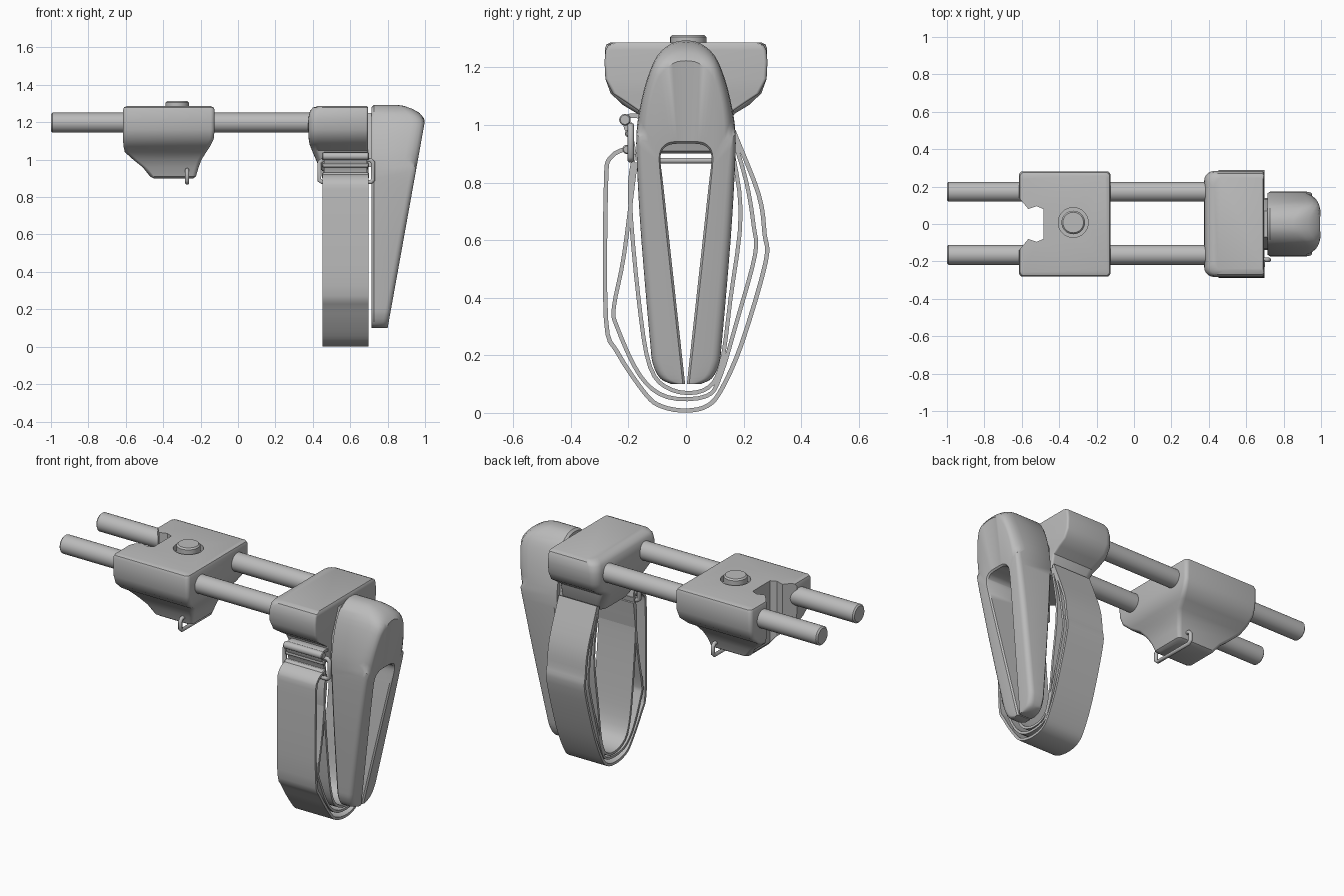
import bpy, bmesh, math
from mathutils import Vector

if "Cube" in bpy.data.objects:
    bpy.data.objects.remove(bpy.data.objects["Cube"])

grey = bpy.data.materials.new("plain_grey")
grey.use_nodes = True
grey.diffuse_color = (0.5, 0.5, 0.5, 1)
grey.node_tree.nodes["Principled BSDF"].inputs["Base Color"].default_value = grey.diffuse_color


def select(ob):
    bpy.ops.object.select_all(action="DESELECT")
    ob.select_set(True)
    bpy.context.view_layer.objects.active = ob


def smooth(ob, degrees=35):
    select(ob)
    bpy.ops.object.shade_smooth_by_angle(angle=math.radians(degrees))


def loft(name, rings, closed=False):
    """Skin a row of equal-sized rings, capping both ends unless closed."""
    bm = bmesh.new()
    rows = [[bm.verts.new(p) for p in ring] for ring in rings]
    n = len(rows[0])
    pairs = list(zip(rows, rows[1:])) + ([(rows[-1], rows[0])] if closed else [])
    for a, b in pairs:
        for i in range(n):
            bm.faces.new((a[i], a[(i + 1) % n], b[(i + 1) % n], b[i]))
    if not closed:
        bm.faces.new(rows[0])
        bm.faces.new(rows[-1])
    bmesh.ops.recalc_face_normals(bm, faces=bm.faces)
    mesh = bpy.data.meshes.new(name)
    bm.to_mesh(mesh)
    bm.free()
    mesh.materials.append(grey)
    ob = bpy.data.objects.new(name, mesh)
    bpy.context.collection.objects.link(ob)
    smooth(ob)
    return ob


def rounded_rect(z, x0, x1, hy, r_front, r_back):
    corners = [(x1, hy, r_back, 0), (x0, hy, r_front, 1),
               (x0, -hy, r_front, 2), (x1, -hy, r_back, 3)]
    ring = []
    for x, y, r, quarter in corners:
        cx = x - r if x == x1 else x + r
        cy = y - math.copysign(r, y)
        for k in range(6):
            a = math.pi / 2 * (quarter + k / 5)
            ring.append((cx + r * math.cos(a), cy + r * math.sin(a), z))
    return ring


def cylinder(name, start, end, radius, chamfer=0.0):
    start, end = Vector(start), Vector(end)
    axis = (end - start).normalized()
    u = axis.orthogonal().normalized()
    v = axis.cross(u)

    def ring(c, r):
        return [c + r * (u * math.cos(math.tau * k / 32) + v * math.sin(math.tau * k / 32))
                for k in range(32)]
    rings = [ring(start, radius), ring(end, radius)]
    if chamfer:
        rings = [ring(start, radius - chamfer), ring(start + axis * chamfer, radius),
                 ring(end - axis * chamfer, radius), ring(end, radius - chamfer)]
    return loft(name, rings)


def cut(ob, cutter):
    cutter.hide_render = True
    mod = ob.modifiers.new("cut", "BOOLEAN")
    mod.operation, mod.solver, mod.object = "DIFFERENCE", "EXACT", cutter
    select(ob)
    bpy.ops.object.modifier_apply(modifier=mod.name)
    bpy.data.objects.remove(cutter)
    smooth(ob)


def spline(points, steps=4):
    """Catmull-Rom samples through 2D points."""
    p = [Vector(q) for q in points]
    p = [2 * p[0] - p[1]] + p + [2 * p[-1] - p[-2]]
    out = []
    for a, b, c, d in zip(p, p[1:], p[2:], p[3:]):
        for k in range(steps):
            t = k / steps
            out.append(0.5 * (2 * b + (c - a) * t + (2 * a - 5 * b + 4 * c - d) * t * t
                              + (3 * b - a - 3 * c + d) * t ** 3))
    return out + [p[-2]]


def ribbon(name, points, x0, x1, thick):
    path = spline(points)
    rings = []
    for i, p in enumerate(path):
        t = path[min(i + 1, len(path) - 1)] - path[max(i - 1, 0)]
        n = Vector((-t.y, t.x)).normalized() * thick / 2
        a, b = p + n, p - n
        rings.append([(x0, *a), (x1, *a), (x1, *b), (x0, *b)])
    return loft(name, rings)


def wire(name, points, radius, closed=False):
    curve = bpy.data.curves.new(name, "CURVE")
    curve.dimensions = "3D"
    curve.bevel_depth, curve.bevel_resolution, curve.use_fill_caps = radius, 3, True
    s = curve.splines.new("POLY")
    s.points.add(len(points) - 1)
    for sp, p in zip(s.points, points):
        sp.co = (*p, 1)
    s.use_cyclic_u = closed
    curve.materials.append(grey)
    ob = bpy.data.objects.new(name, curve)
    bpy.context.collection.objects.link(ob)
    return ob


# Twin rods
for side, y in (("left", 0.172), ("right", -0.165)):
    cylinder("rod_" + side, (-1, y, 1.198), (0.55, y, 1.198), 0.053, 0.008)

# Front block with a catch notch and a button recess; levels are z, x0, x1, half width
levels = [(0.90, -0.45, -0.24, 0.09), (0.91, -0.47, -0.225, 0.105), (0.96, -0.51, -0.21, 0.12),
          (1.0, -0.56, -0.195, 0.14), (1.04, -0.605, -0.17, 0.17), (1.07, -0.612, -0.15, 0.22),
          (1.11, -0.615, -0.13, 0.262), (1.16, -0.615, -0.125, 0.28), (1.265, -0.615, -0.125, 0.282),
          (1.28, -0.609, -0.131, 0.276), (1.286, -0.595, -0.145, 0.262)]
block = loft("front_block", [rounded_rect(*lv, 0.022, 0.022) for lv in levels])
half = [(-0.66, 0.19), (-0.615, 0.14), (-0.565, 0.08), (-0.52, 0.095), (-0.485, 0.08)]
outline = half + [(x, -y) for x, y in reversed(half)]
cut(block, loft("notch_cutter", [[(x, y, z) for x, y in outline] for z in (0.8, 1.4)]))
bx, by = -0.325, 0.008
cut(block, cylinder("recess_cutter", (bx, by, 1.25), (bx, by, 1.4), 0.08))
cylinder("button", (bx, by, 1.22), (bx, by, 1.313), 0.063, 0.008)

# Sling loop under the front block
wire("sling_loop", [(-0.272, y, z) for y, z in
     ((-0.09, 0.945), (-0.13, 0.945), (-0.142, 0.93), (-0.142, 0.89), (-0.127, 0.876),
      (0.127, 0.876), (0.142, 0.89), (0.142, 0.93), (0.13, 0.945), (0.09, 0.945))], 0.011)

# Rear block
levels = [(0.94, 0.45, 0.69, 0.13), (0.98, 0.425, 0.695, 0.15), (1.05, 0.395, 0.695, 0.165),
          (1.08, 0.383, 0.695, 0.21), (1.11, 0.378, 0.695, 0.255), (1.16, 0.375, 0.695, 0.28),
          (1.22, 0.376, 0.695, 0.283), (1.26, 0.385, 0.695, 0.279), (1.278, 0.4, 0.695, 0.27),
          (1.287, 0.43, 0.69, 0.25)]
loft("rear_block", [rounded_rect(*lv, 0.05, 0.012) for lv in levels])
loft("rear_joint", [rounded_rect(z, 0.66, 0.78, hy, 0.01, 0.01)
                    for z, hy in ((0.96, 0.14), (1.1, 0.13), (1.25, 0.07))])

# Forked rear pad: outer and inner outlines paired from crown to toe
outer = [(0, 1.293), (0.05, 1.283), (0.1, 1.24), (0.135, 1.16), (0.16, 1.06), (0.172, 0.97),
         (0.17, 0.85), (0.155, 0.6), (0.125, 0.25), (0.115, 0.17), (0.09, 0.12), (0.05, 0.1)]
inner = [(0, 0.935), (0.03, 0.935), (0.06, 0.93), (0.08, 0.915), (0.088, 0.895), (0.088, 0.865)]
inner += [(0.003 + 0.11 * (z - 0.1), z) for z in (0.8, 0.6, 0.25, 0.17, 0.12, 0.1)]


def back_x(z):
    return 0.8 + 0.18 * (z - 0.1) if z < 1.2 else 0.998 - 9 * (z - 1.2) ** 2


def pad_section(o, i):
    r = 0.07 if o.y > 1.0 else 0.03
    d = (i - o).normalized()
    xf = 0.715
    section = [(xf, *i), (xf, *(o + d * 0.012)), (xf + 0.012, *o)]
    for k in range(5):
        a = math.pi / 2 * k / 4
        p = o + d * r * (1 - math.cos(a))
        section.append((back_x(p.y) - r * (1 - math.sin(a)), *p))
    e = i - d * 0.008
    return section + [(back_x(e.y), *e), (back_x(i.y) - 0.008, *i)]


def mirrored(pts):
    return [(-y, z) for y, z in reversed(pts[1:])] + pts


loft("rear_pad", [pad_section(o, i) for o, i in
                  zip(spline(mirrored(outer), 3), spline(mirrored(inner), 3))])

# Folded strap: three nested loops
strap_outer = [(-0.19, 0.925), (-0.262, 0.887), (-0.278, 0.79), (-0.278, 0.325), (-0.238, 0.21),
               (-0.14, 0.065), (-0.083, 0.022), (0, 0.008), (0.075, 0.025), (0.125, 0.085),
               (0.195, 0.245), (0.277, 0.525), (0.273, 0.62), (0.252, 0.76), (0.165, 0.98)]
strap_middle = [(-0.175, 0.87), (-0.215, 0.55), (-0.25, 0.37), (-0.24, 0.3), (-0.16, 0.13),
                (-0.065, 0.055), (0.07, 0.058), (0.12, 0.13), (0.18, 0.33), (0.24, 0.55),
                (0.235, 0.65), (0.21, 0.8), (0.16, 0.97)]
strap_inner = [(-0.18, 0.9), (-0.195, 0.75), (-0.165, 0.4), (-0.125, 0.16), (-0.05, 0.08),
               (0.06, 0.078), (0.12, 0.16), (0.155, 0.4), (0.19, 0.7), (0.15, 0.97)]
ribbon("strap_outer", strap_outer, 0.452, 0.698, 0.015)
ribbon("strap_middle", strap_middle, 0.456, 0.694, 0.014)
ribbon("strap_inner", strap_inner, 0.456, 0.694, 0.014)

# Buckle: wire frame, cross bars and the short tab that holds it
wire("buckle_frame", [(x, -0.192, z) for x, z in
     ((0.435, 0.89), (0.45, 0.88), (0.71, 0.88), (0.722, 0.892), (0.722, 0.985),
      (0.71, 0.997), (0.45, 0.997), (0.435, 0.985))], 0.012, True)
for name, y, z, r in (("upper", -0.212, 1.018, 0.02), ("middle", -0.2, 0.97, 0.012),
                      ("lower", -0.205, 0.915, 0.016)):
    cylinder("buckle_bar_" + name, (0.45, y, z), (0.7, y, z), r, 0.004)
ribbon("buckle_tab", [(-0.15, 1.03), (-0.2, 1.03), (-0.21, 1.0), (-0.19, 0.95), (-0.18, 0.9)],
       0.46, 0.69, 0.016)
